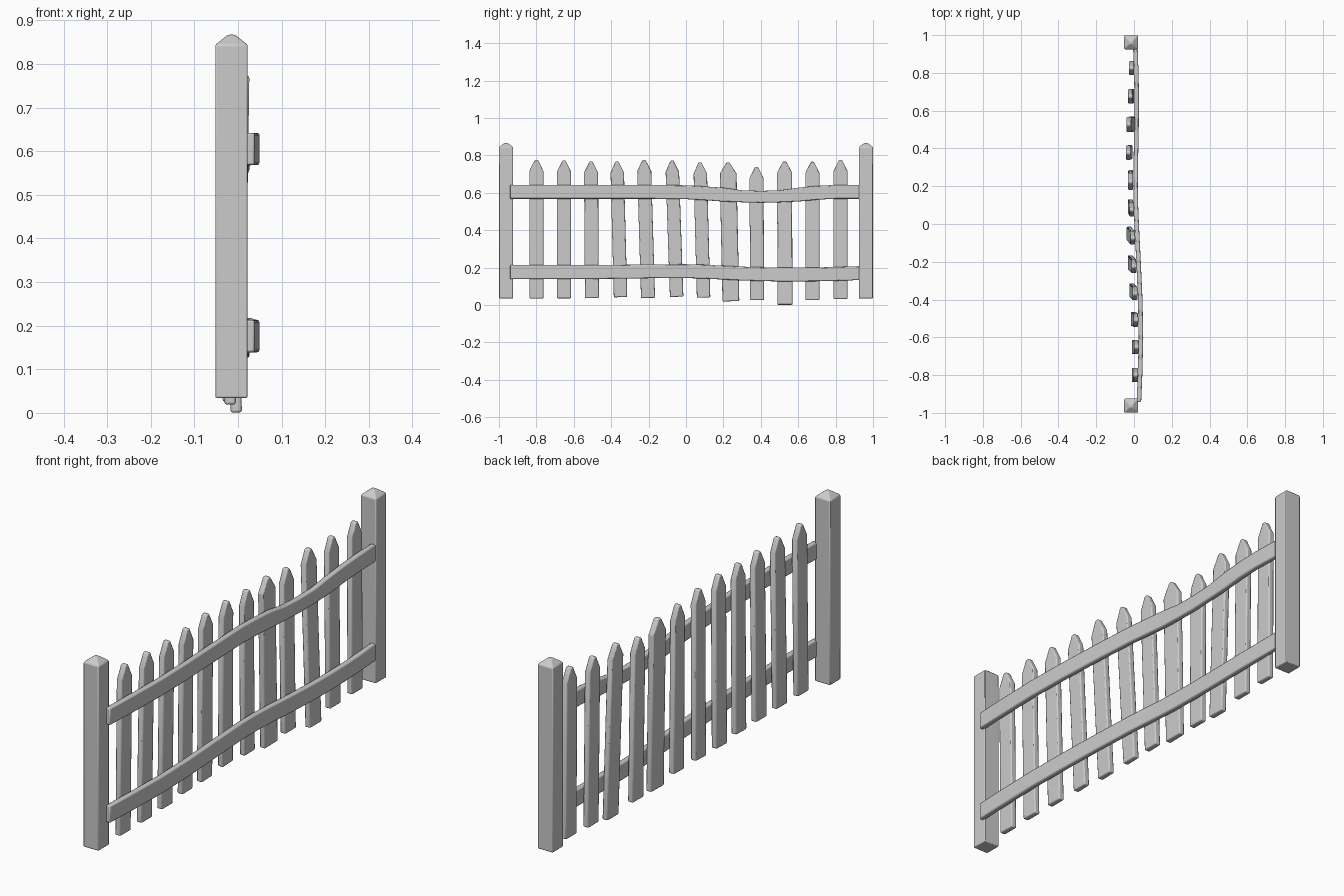
import bpy, bmesh
from mathutils import Vector


def finish(name, bm, bevel):
    bmesh.ops.recalc_face_normals(bm, faces=bm.faces)
    me = bpy.data.meshes.new(name)
    bm.to_mesh(me)
    bm.free()
    ob = bpy.data.objects.new(name, me)
    bpy.context.collection.objects.link(ob)
    mod = ob.modifiers.new("soft_edges", "BEVEL")
    mod.width, mod.segments, mod.limit_method = bevel, 2, 'ANGLE'
    mod.angle_limit = 0.5
    bpy.ops.object.select_all(action='DESELECT')
    ob.select_set(True)
    bpy.context.view_layer.objects.active = ob
    bpy.ops.object.shade_smooth_by_angle(angle=0.6)
    return ob


def loft(name, rings, bevel):
    """Skin a list of equal-length point rings and cap both ends."""
    bm = bmesh.new()
    vs = [[bm.verts.new(p) for p in r] for r in rings]
    n = len(vs[0])
    for a, b in zip(vs, vs[1:]):
        for i in range(n):
            j = (i + 1) % n
            bm.faces.new((a[i], a[j], b[j], b[i]))
    bm.faces.new(vs[0])
    bm.faces.new(vs[-1])
    return finish(name, bm, bevel)


SQ = ((-1, -1), (1, -1), (1, 1), (-1, 1))

# square posts with low pyramid caps
for label, y in (("left", -0.962), ("right", 0.962)):
    rings = [[(-0.015 + a * h, y + b * h, z) for a, b in SQ]
             for h, z in ((0.037, 0.034), (0.037, 0.844), (0.008, 0.867))]
    loft("post_" + label, rings, 0.004)

# pickets: bottom y, top y, bottom z, top z, bottom x, top x, width
pickets = [
    (-0.80, -0.80, 0.035, 0.776, 0.002, 0.009, 0.075),
    (-0.652, -0.652, 0.036, 0.773, 0.002, 0.013, 0.075),
    (-0.503, -0.508, 0.037, 0.768, -0.003, 0.010, 0.075),
    (-0.350, -0.369, 0.042, 0.768, -0.012, 0.006, 0.072),
    (-0.203, -0.225, 0.038, 0.776, -0.020, 0.000, 0.075),
    (-0.050, -0.075, 0.044, 0.772, -0.026, -0.006, 0.072),
    (0.094, 0.075, 0.040, 0.762, -0.020, -0.012, 0.072),
    (0.240, 0.224, 0.020, 0.762, -0.018, -0.018, 0.090),
    (0.380, 0.377, 0.026, 0.738, -0.022, -0.030, 0.075),
    (0.529, 0.527, 0.001, 0.768, -0.004, -0.028, 0.080),
    (0.676, 0.676, 0.026, 0.766, -0.012, -0.020, 0.075),
    (0.826, 0.826, 0.032, 0.776, -0.010, -0.013, 0.075),
]
for k, (y0, y1, z0, z1, x0, x1, w) in enumerate(pickets):
    base = Vector((x0, y0, z0))
    up = Vector((x1, y1, z1)) - base
    length = up.length
    up.normalize()
    side = Vector((0, up.z, -up.y)).normalized()
    front = side.cross(up).normalized()
    h = w / 2
    outline = [(-h, 0), (h, 0), (h, length - 0.06), (0.008, length),
               (-0.008, length), (-h, length - 0.06)]
    rings = [[base + side * s + up * t + front * d for s, t in outline]
             for d in (-0.013, 0.013)]
    loft(f"picket_{k + 1:02d}", rings, 0.005)

# warped rails: y, x, upper z, lower z
path = [
    (-0.942, 0.026, 0.605, 0.176), (-0.8, 0.032, 0.605, 0.176),
    (-0.6, 0.037, 0.605, 0.176), (-0.4, 0.033, 0.605, 0.177),
    (-0.2, 0.024, 0.605, 0.180), (0.0, 0.014, 0.603, 0.181),
    (0.1, 0.010, 0.597, 0.178), (0.2, 0.008, 0.590, 0.173),
    (0.3, 0.009, 0.581, 0.168), (0.4, 0.011, 0.578, 0.165),
    (0.5, 0.013, 0.581, 0.163), (0.6, 0.014, 0.590, 0.163),
    (0.7, 0.014, 0.600, 0.164), (0.8, 0.012, 0.605, 0.166),
    (0.942, 0.007, 0.605, 0.171),
]
for name, col in (("upper_rail", 2), ("lower_rail", 3)):
    rings = []
    for p in path:
        half = 0.037 - (0.005 if 0.25 < p[0] < 0.55 else 0) * (col == 2)
        rings.append([(p[1] + a * 0.012, p[0], p[col] + b * half) for a, b in SQ])
    loft(name, rings, 0.005)
